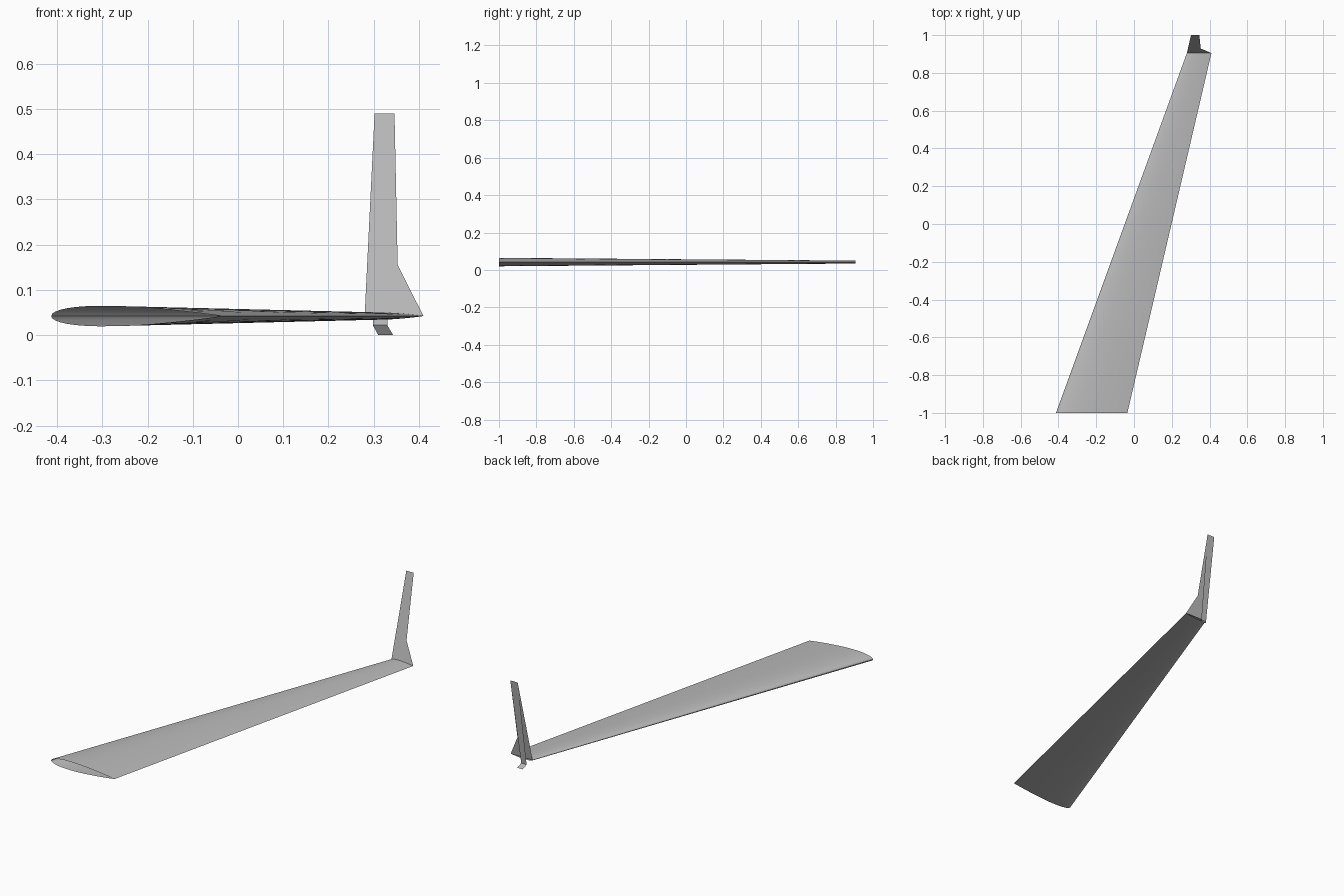
import bpy
import bmesh
import math

cube = bpy.data.objects.get("Cube")
if cube:
    bpy.data.objects.remove(cube, do_unlink=True)

# Single flat colour
grey = bpy.data.materials.new("plain_grey")
grey.use_nodes = True
colour = (0.5, 0.5, 0.5, 1)
grey.diffuse_color = colour
grey.node_tree.nodes["Principled BSDF"].inputs["Base Color"].default_value = colour

MID_Z = 0.042
TIP_Y = 0.905
STEPS = 20  # chordwise points per surface


def finish(name, bm):
    mesh = bpy.data.meshes.new(name)
    bm.to_mesh(mesh)
    bm.free()
    mesh.materials.append(grey)
    obj = bpy.data.objects.new(name, mesh)
    bpy.context.collection.objects.link(obj)
    return obj


def thickness(t):
    # Symmetric aerofoil half thickness, closed at the trailing edge
    return 0.6 * (0.2969 * math.sqrt(t) - 0.126 * t - 0.3516 * t**2
                  + 0.2843 * t**3 - 0.1036 * t**4)


def section(bm, lead, trail, y):
    # Closed loop: trailing edge, over the top, leading edge, back underneath
    chord = trail - lead
    ring = []
    for i in range(2 * STEPS):
        a = math.pi * i / STEPS
        t = (1 + math.cos(a)) / 2
        side = 1 if i <= STEPS else -1
        ring.append(bm.verts.new((lead + chord * t, y,
                                  MID_Z + side * chord * thickness(t))))
    return ring


# Wing: a tapered, swept skin with open ends
bm = bmesh.new()
root = section(bm, -0.413, -0.035, -1)
tip = section(bm, 0.28, 0.41, TIP_Y)
for i in range(len(root)):
    j = (i + 1) % len(root)
    bm.faces.new((root[i], root[j], tip[j], tip[i]))
bmesh.ops.recalc_face_normals(bm, faces=bm.faces)
wing = finish("wing", bm)
bpy.ops.object.select_all(action='DESELECT')
wing.select_set(True)
bpy.context.view_layer.objects.active = wing
bpy.ops.object.shade_smooth_by_angle(angle=math.radians(35))


def sheet(name, rows):
    # Thin panel through rows of (leading x, trailing x, y, z)
    bm = bmesh.new()
    pairs = [(bm.verts.new((a, y, z)), bm.verts.new((b, y, z)))
             for a, b, y, z in rows]
    for (a, b), (c, d) in zip(pairs, pairs[1:]):
        bm.faces.new((a, b, d, c))
    return finish(name, bm)


# Winglet: inner panel rising from the wing tip, with a flared base
TOP = (0.302, 0.346, 1.0, 0.49)
sheet("winglet_inner", [(0.28, 0.41, TIP_Y, MID_Z),
                        (0.2855, 0.353, 0.929, 0.155), TOP])

# Winglet: narrow outer panel from the shared top edge to below the wing
sheet("winglet_outer", [(0.298, 0.33, 0.93, 0.022), TOP])

# Small foot kicked outwards under the outer panel
sheet("winglet_foot", [(0.31, 0.343, 0.946, 0.0),
                       (0.298, 0.33, 0.93, 0.022)])
